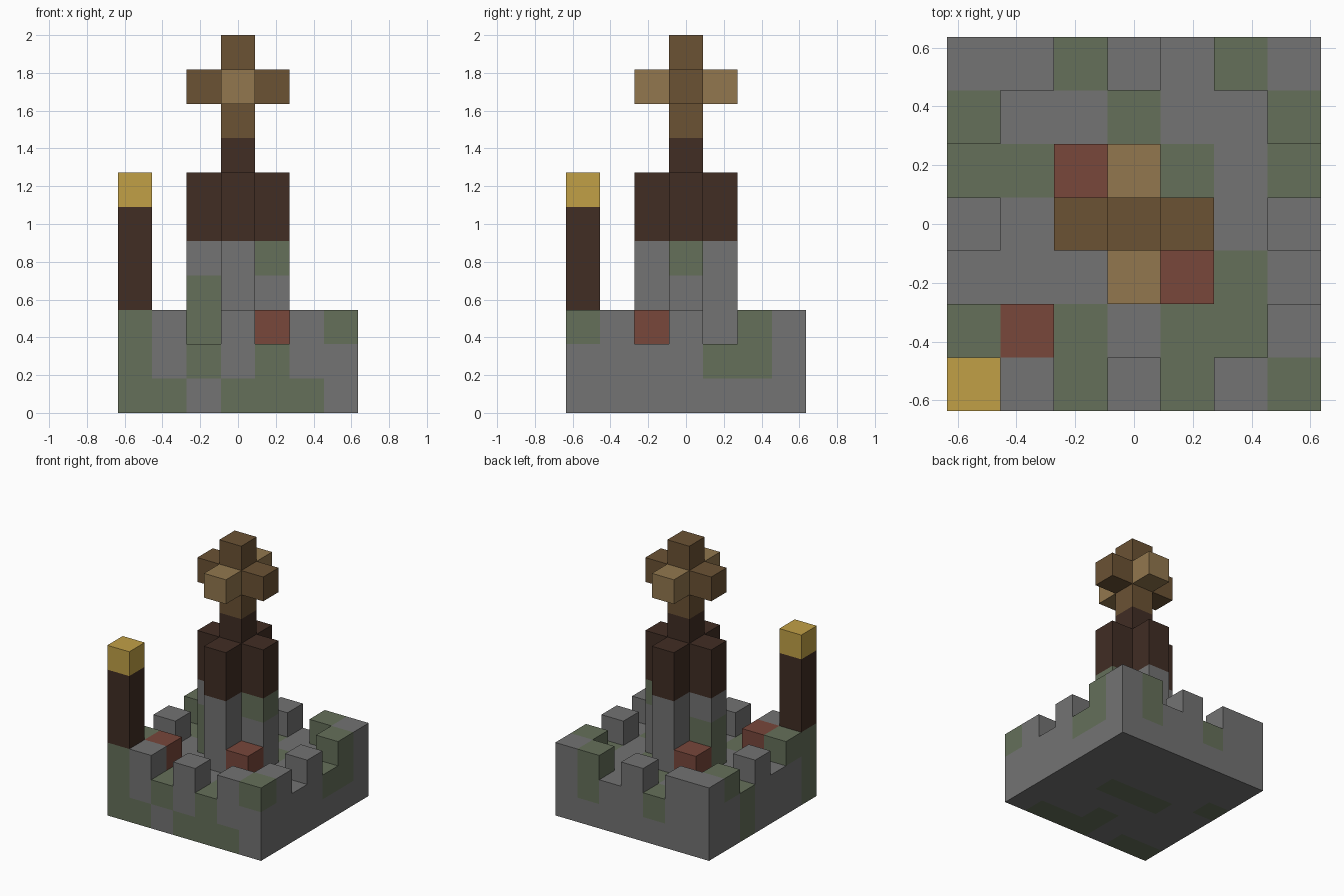
import bpy
import bmesh
from mathutils import Vector

if "Cube" in bpy.data.objects:
    bpy.data.objects.remove(bpy.data.objects["Cube"], do_unlink=True)

UNIT = 2 / 11  # edge of one block


def linear(c):
    return c / 12.92 if c <= 0.04045 else ((c + 0.055) / 1.055) ** 2.4


def material(name, code):
    rgb = [linear(int(code[i:i + 2], 16) / 255) for i in (0, 2, 4)]
    mat = bpy.data.materials.new(name)
    mat.use_nodes = True
    mat.diffuse_color = (*rgb, 1)
    bsdf = mat.node_tree.nodes["Principled BSDF"]
    bsdf.inputs["Base Color"].default_value = (*rgb, 1)
    bsdf.inputs["Roughness"].default_value = 0.9
    return mat


MATERIALS = {
    "s": material("grey stone", "737373"),
    "m": material("mossy stone", "65705a"),
    "r": material("red brick", "78473b"),
    "d": material("dark wood", "412d24"),
    "w": material("brown wood", "6b5234"),
    "t": material("tan wood", "92774e"),
    "y": material("yellow flame", "c1a046"),
}
KEYS = list(MATERIALS)


def layer(level, plan):
    """Blocks of one storey, drawn as a plan with the back row first."""
    return {(x - 3, 3 - row, level): key
            for row, line in enumerate(plan.split())
            for x, key in enumerate(line) if key != "."}


def column(x, y, bottom, keys):
    """Blocks stacked upward, one letter each."""
    return {(x, y, bottom + i): key for i, key in enumerate(keys)}


parts = {}

# Solid floor slab with moss patches
parts["floor_slab"] = layer(0, """
    sssssss
    sssssss
    mssssss
    ssmmmss
    sssssss
    sssmsss
    mmsmmms""") | layer(1, """
    ssmssms
    sssmssm
    mmssmsm
    sssssss
    sssssms
    ssmsmms
    msmsmss""")

# Notched wall round the edge
parts["battlements"] = layer(2, """
    ss.s.ms
    m.....m
    .......
    s.....s
    .......
    m.....s
    ms.s.sm""")

# Loose bricks on the floor
parts["loose_bricks"] = layer(2, """
    .......
    .......
    ..r....
    .......
    ....r..
    .r.....
    .......""")

# Cross-shaped tower: stone below, wood above
parts["tower"] = (column(0, 0, 2, "sssddd")
                  | column(-1, 0, 2, "mmsdd")
                  | column(1, 0, 2, "ssmdd")
                  | column(0, -1, 2, "sssdd")
                  | column(0, 1, 2, "sssdd"))

# Six-armed finial
parts["finial"] = column(0, 0, 8, "www")
for side in (-1, 1):
    parts["finial"] |= {(side, 0, 9): "w", (0, side, 9): "t"}

# Corner torch
parts["torch"] = column(-3, -3, 3, "dddy")

occupied = set().union(*parts.values())


def build(name, blocks):
    """Skin the blocks, leaving out every face hidden by a neighbour."""
    bm = bmesh.new()
    used = [k for k in KEYS if k in blocks.values()]
    for cell, key in blocks.items():
        centre = Vector(cell) + Vector((0, 0, 0.5))
        for axis in range(3):
            for sign in (-1, 1):
                out = Vector((0, 0, 0))
                out[axis] = sign
                if tuple(int(c + o) for c, o in zip(cell, out)) in occupied:
                    continue
                corners = []
                for u, v in ((-1, -1), (1, -1), (1, 1), (-1, 1)):
                    p = out.copy()
                    p[(axis + 1) % 3] = u
                    p[(axis + 2) % 3] = v
                    corners.append(bm.verts.new((centre + p / 2) * UNIT))
                face = bm.faces.new(corners[::sign])
                face.material_index = used.index(key)
    bmesh.ops.remove_doubles(bm, verts=bm.verts, dist=UNIT / 100)
    mesh = bpy.data.meshes.new(name)
    bm.to_mesh(mesh)
    bm.free()
    for k in used:
        mesh.materials.append(MATERIALS[k])
    bpy.context.collection.objects.link(bpy.data.objects.new(name, mesh))


for part_name, part_blocks in parts.items():
    build(part_name, part_blocks)
